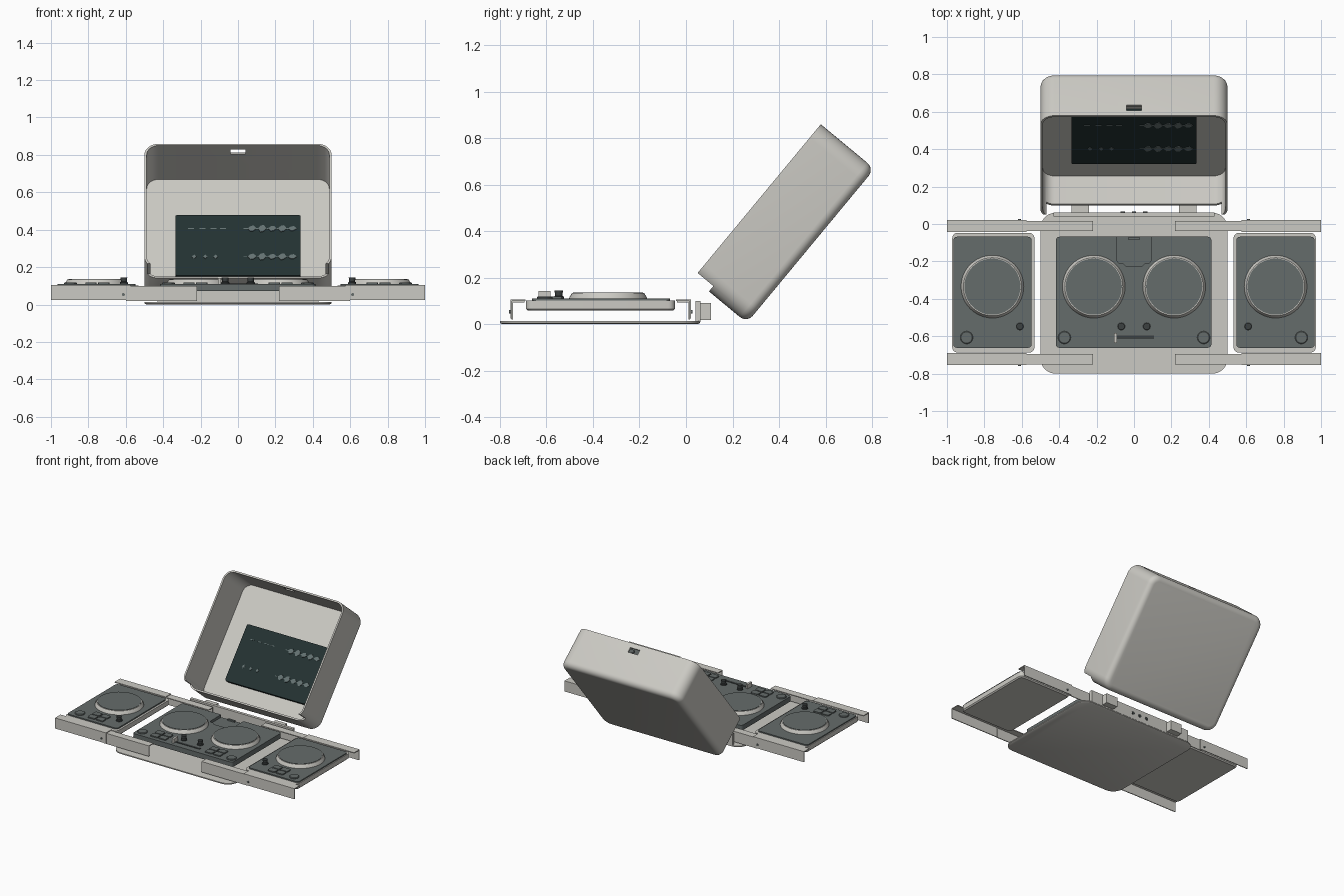
import bpy, bmesh, math
from mathutils import Matrix, Vector

if "Cube" in bpy.data.objects:
    bpy.data.objects.remove(bpy.data.objects["Cube"])


def material(name, r, g, b):
    m = bpy.data.materials.new(name)
    m.diffuse_color = (r, g, b, 1)
    m.use_nodes = True
    m.node_tree.nodes["Principled BSDF"].inputs["Base Color"].default_value = m.diffuse_color
    return m


SHELL = material("warm light grey", 0.60, 0.59, 0.55)
DECK = material("slate grey", 0.13, 0.15, 0.147)
DARK = material("charcoal", 0.045, 0.052, 0.052)
GLASS = material("dark teal glass", 0.017, 0.032, 0.032)
WAVE = material("dim grey", 0.13, 0.17, 0.17)


def rounded(x0, x1, y0, y1, r, n=6):
    """Rounded rectangle outline, counter-clockwise."""
    pts = []
    for i, (cx, cy) in enumerate([(x1 - r, y1 - r), (x0 + r, y1 - r),
                                  (x0 + r, y0 + r), (x1 - r, y0 + r)]):
        for k in range(n + 1):
            a = math.pi / 2 * (i + k / n)
            pts.append((cx + r * math.cos(a), cy + r * math.sin(a)))
    return pts


def circle(cx, cy, r, n=48):
    return [(cx + r * math.cos(2 * math.pi * k / n),
             cy + r * math.sin(2 * math.pi * k / n)) for k in range(n)]


def loft(name, layers, mat, matrix=None):
    """Skin a stack of (outline, z) layers and cap both ends."""
    bm = bmesh.new()
    loops = [[bm.verts.new((x, y, z)) for x, y in pts] for pts, z in layers]
    n = len(loops[0])
    for a, b in zip(loops, loops[1:]):
        for i in range(n):
            j = (i + 1) % n
            bm.faces.new((a[i], a[j], b[j], b[i]))
    bm.faces.new(loops[0])
    bm.faces.new(loops[-1])
    bmesh.ops.recalc_face_normals(bm, faces=bm.faces)
    me = bpy.data.meshes.new(name)
    bm.to_mesh(me)
    bm.free()
    me.materials.append(mat)
    ob = bpy.data.objects.new(name, me)
    bpy.context.collection.objects.link(ob)
    if matrix:
        ob.matrix_world = matrix
    return ob


def slab(name, pts, z0, z1, mat, matrix=None):
    return loft(name, [(pts, z0), (pts, z1)], mat, matrix)


def box(name, x0, x1, y0, y1, z0, z1, mat, matrix=None):
    x0, x1 = sorted((x0, x1))
    return slab(name, [(x0, y0), (x1, y0), (x1, y1), (x0, y1)], z0, z1, mat, matrix)


def cut(ob, cutters):
    for c in cutters:
        m = ob.modifiers.new("cut", 'BOOLEAN')
        m.operation, m.solver, m.object = 'DIFFERENCE', 'EXACT', c
    bpy.context.view_layer.update()
    ev = ob.evaluated_get(bpy.context.evaluated_depsgraph_get())
    me = bpy.data.meshes.new_from_object(ev)
    ob.modifiers.clear()
    ob.data = me
    for c in cutters:
        bpy.data.objects.remove(c)


# ---- base plate, rear wall and hinges
loft("base_plate", [(rounded(-.49, .49, -.79, .05, .07), 0),
                    (rounded(-.5, .5, -.8, .06, .08), .005),
                    (rounded(-.5, .5, -.8, .06, .08), .013)], SHELL)
box("rear_wall", -.43, .43, .04, .062, .01, .1, SHELL)
for s in (-1, 1):
    box("hinge_block", s * .24, s * .335, .055, .108, .018, .09, SHELL)
turn = Matrix.Translation((0, .06, .055)) @ Matrix.Rotation(-math.pi / 2, 4, 'X')
for x in (-.06, 0, .06):
    slab("rear_socket", circle(x, 0, .012, 16), 0, .006, DARK, turn)

# ---- sliding rails: outer web, top flange, and a wider outer sleeve
for s in (-1, 1):
    for side, yo, d in (("front", -.755, 1), ("rear", .022, -1)):
        for part, xa, xb, e, z0, z1 in (("inner", .22, .6, .005, .02, .1),
                                        ("outer", .575, 1.0, 0, .025, .105)):
            y = yo + d * e
            ya, yb = sorted((y, y + d * .006))
            box(f"{side}_{part}_rail_web", s * xa, s * xb, ya, yb, z0, z1, SHELL)
            ya, yb = sorted((y, y + d * (.065 - 2 * e)))
            box(f"{side}_{part}_rail_flange", s * xa, s * xb, ya, yb, z1 - .006, z1, SHELL)
        ya, yb = sorted((yo - d * .001, yo + d * .003))
        turn = Matrix.Translation((s * .613, yo - d * .002, .053)) @ Matrix.Rotation(math.pi / 2, 4, 'X')
        slab("rail_screw", circle(0, 0, .008, 16), -.003, .003, DECK, turn)

# ---- centre deck with a notch in the back edge of its upper layer
outer = rounded(-.418, .414, -.662, -.068, .02)
slab("centre_deck_lower", outer, .072, .09, DECK)
notch = [(-.093, -.068), (-.093, -.195), (-.083, -.207), (-.06, -.21), (-.045, -.225),
         (.045, -.225), (.06, -.21), (.083, -.207), (.093, -.195), (.093, -.068)]
slab("centre_deck_upper", outer[:7] + notch[::-1] + outer[7:], .09, .11, DECK)
box("notch_tab", -.03, .03, -.085, -.07, .09, .1, DECK)

# ---- side trays with their dark plates
for s in (-1, 1):
    xa, xb = sorted((s * .532, s * .972))
    loft("side_tray", [(rounded(xa + .008, xb - .008, -.68, -.055, .025), .058),
                       (rounded(xa, xb, -.688, -.047, .03), .066),
                       (rounded(xa, xb, -.688, -.047, .03), .101)], SHELL)
    xa, xb = sorted((s * .547, s * .966))
    slab("side_deck_plate", rounded(xa, xb, -.662, -.068, .02), .1, .11, DECK)

# ---- controls repeated on all four decks
for s in (-1, 1):
    for px, bx, gx, kx in ((.215, .372, .228, .068), (.757, .895, .752, .61)):
        loft("platter", [(circle(s * px, -.335, .168), .109),
                         (circle(s * px, -.335, .165), .118),
                         (circle(s * px, -.335, .155), .134)], SHELL)
        slab("platter_top", circle(s * px, -.335, .15), .133, .137, DECK)
        loft("round_button", [(circle(s * bx, -.607, .034, 32), .109),
                              (circle(s * bx, -.607, .034, 32), .115),
                              (circle(s * bx, -.607, .030, 32), .118)], DECK)
        for i in (-1, 1):
            for j in (-1, 1):
                cx, cy = s * gx + i * .034, -.583 + j * .027
                slab("pad", rounded(cx - .03, cx + .03, cy - .023, cy + .023, .008, 3),
                     .109, .118, DECK)
        loft("knob", [(circle(s * kx, -.547, .022, 24), .109),
                      (circle(s * kx, -.547, .022, 24), .118),
                      (circle(s * kx, -.547, .016, 24), .122),
                      (circle(s * kx, -.547, .018, 24), .144)], DARK)
box("fader_slot", -.1, .108, -.615, -.597, .109, .113, DARK)
box("fader_cap", -.108, -.092, -.635, -.582, .109, .142, SHELL)

# ---- lid: local x = width, y = along the opening, z = minus depth
LID = Matrix(((1, 0, 0, 0), (0, .638, -.77, .05), (0, .77, .638, .22), (0, 0, 0, 1)))


def lid_loop(inset):
    return rounded(-.5 + inset, .5 - inset, -.03 + inset, .83 - inset, .075 - inset, 8)


layers = [(lid_loop(.012), -.284), (lid_loop(.012), 0), (lid_loop(0), 0)]
for k in range(7):
    a = math.pi / 12 * k
    layers.append((lid_loop(.04 * (1 - math.cos(a))), -.26 - .04 * math.sin(a)))
lid = loft("lid_shell", layers, SHELL, LID)
cut(lid, [box("latch_cutter", -.04, .04, .78, .88, -.072, -.035, SHELL, LID),
          box("hinge_cutter", -.6, .6, -.1, 0, -.088, .1, SHELL, LID)])

# ---- screen and its wave traces
slab("screen", rounded(-.335, .335, .122, .544, .012, 3), -.286, -.25, GLASS, LID)
for v in (.447, .252):
    box("wave_line", .03, .30, v - .002, v + .002, -.251, -.247, WAVE, LID)
    for i in range(5):
        x, h = .075 + i * .054, (.02, .024, .018, .022, .016)[i]
        slab("wave_burst", [(x - .024, v), (x - .008, v - h), (x + .008, v - h * .8),
                            (x + .024, v), (x + .008, v + h), (x - .008, v + h * .8)],
             -.251, -.246, WAVE, LID)
for x in (-.25, -.19, -.13, -.08):
    box("wave_dash", x - .016, x + .016, .445, .45, -.251, -.247, WAVE, LID)
for x in (-.235, -.175, -.12):
    slab("wave_dot", [(x - .012, .252), (x, .238), (x + .012, .252), (x, .266)],
         -.251, -.247, WAVE, LID)

# ---- smooth the curved sides, keep edges sharp
for ob in bpy.context.scene.objects:
    ob.select_set(True)
bpy.context.view_layer.objects.active = lid
bpy.ops.object.shade_smooth_by_angle(angle=math.radians(30))
